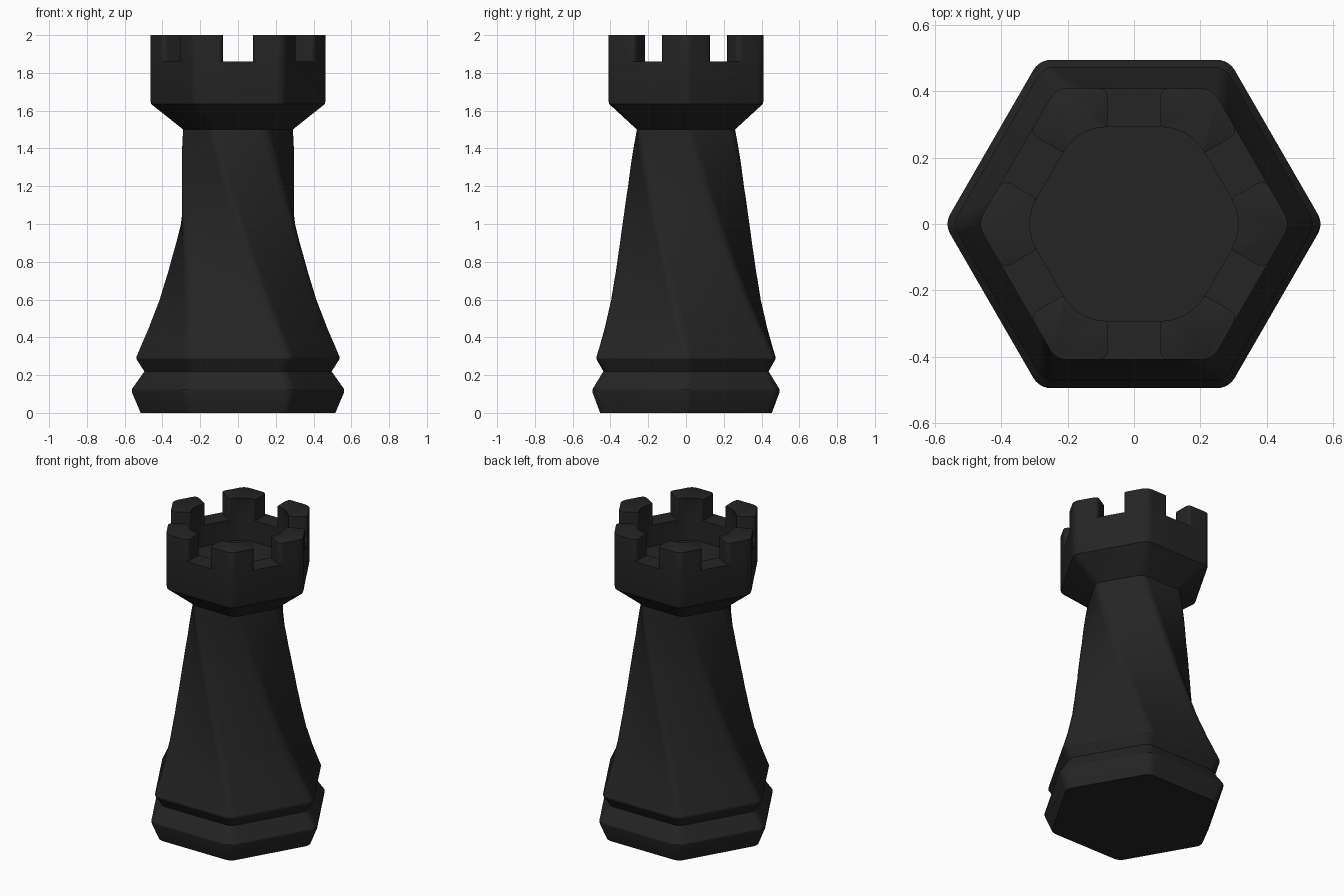
import bpy, bmesh, math
from mathutils import Vector

if "Cube" in bpy.data.objects:
    bpy.data.objects.remove(bpy.data.objects["Cube"])

black = bpy.data.materials.new("black")
black.diffuse_color = (0.018, 0.018, 0.018, 1)
black.use_nodes = True
black.node_tree.nodes["Principled BSDF"].inputs["Base Color"].default_value = black.diffuse_color


def rounded(points, radii, seg=5):
    """Round each corner of a closed 2D outline."""
    out = []
    n = len(points)
    for i, (p, r) in enumerate(zip(points, radii)):
        a = (points[i - 1] - p).normalized()
        b = (points[(i + 1) % n] - p).normalized()
        half = a.angle(b) / 2
        centre = p + (a + b).normalized() * (r / math.sin(half))
        start = p + a * (r / math.tan(half)) - centre
        end = p + b * (r / math.tan(half)) - centre
        for k in range(seg + 1):
            out.append(centre + start.lerp(end, k / seg).normalized() * r)
    return out


def polar(r, deg):
    return Vector((math.cos(math.radians(deg)), math.sin(math.radians(deg)))) * r


def hexagon(r, turn, corner):
    return rounded([polar(r, turn + 60 * i) for i in range(6)], [corner] * 6)


def finish(name, bm, angle):
    bmesh.ops.recalc_face_normals(bm, faces=bm.faces)
    mesh = bpy.data.meshes.new(name)
    bm.to_mesh(mesh)
    bm.free()
    mesh.materials.append(black)
    ob = bpy.data.objects.new(name, mesh)
    bpy.context.collection.objects.link(ob)
    bpy.ops.object.select_all(action='DESELECT')
    ob.select_set(True)
    bpy.context.view_layer.objects.active = ob
    bpy.ops.object.shade_smooth_by_angle(angle=math.radians(angle))


def loft(name, sections, bottom=False, top=False):
    """Skin hexagonal sections given as (z, radius, turn, corner rounding)."""
    bm = bmesh.new()
    rings = [[bm.verts.new((p.x, p.y, z)) for p in hexagon(r, t, c)]
             for z, r, t, c in sections]
    n = len(rings[0])
    for lo, hi in zip(rings, rings[1:]):
        for i in range(n):
            j = (i + 1) % n
            bm.faces.new((lo[i], lo[j], hi[j], hi[i]))
    if bottom:
        bm.faces.new(rings[0][::-1])
    if top:
        bm.faces.new(rings[-1])
    finish(name, bm, 25)


# Base: foot, groove and lip
loft("base", [(z, r, 0, 0.06) for z, r in
              [(0, 0.525), (0.11, 0.572), (0.125, 0.572), (0.22, 0.505),
               (0.285, 0.548), (0.295, 0.548)]], bottom=True)

# Twisted tapering shaft
profile = [(0.295, 0.548), (0.45, 0.482), (0.6, 0.428), (0.75, 0.39),
           (0.9, 0.36), (1.05, 0.338), (1.2, 0.32), (1.5, 0.30)]


def radius_at(z):
    for (z0, r0), (z1, r1) in zip(profile, profile[1:]):
        if z <= z1 + 1e-6:
            return r0 + (r1 - r0) * (z - z0) / (z1 - z0)
    return profile[-1][1]


steps = 24
shaft = []
for k in range(steps + 1):
    t = k / steps
    z = 0.295 + 1.205 * t
    shaft.append((z, radius_at(z), -60 * t ** 1.37, 0.06))
loft("shaft", shaft)

# Flared crown with a sunken floor
OUTER, INNER, RIM = 0.473, 0.338, 1.86
loft("crown", [(1.5, 0.30, 0, 0.06), (1.635, OUTER - 0.004, 0, 0.06),
               (1.65, OUTER, 0, 0.06), (RIM, OUTER, 0, 0.06),
               (RIM, INNER, 0, 0.15), (1.72, INNER, 0, 0.15)], top=True)

# Six battlements, one on each corner
GAP = 0.08


def battlement(index):
    turn = 60 * index
    pts = []
    # Half outline along the hexagon side centred at +30 degrees
    normal, side = polar(1, turn + 30), polar(1, turn - 60)
    normal2, side2 = polar(1, turn - 30), polar(1, turn + 60)
    apo_out, apo_in = OUTER * math.cos(math.pi / 6), INNER * math.cos(math.pi / 6)
    pts = [polar(OUTER, turn),
           normal * apo_out + side * GAP,
           normal * apo_in + side * GAP,
           polar(INNER, turn),
           normal2 * apo_in + side2 * GAP,
           normal2 * apo_out + side2 * GAP]
    outline = rounded(pts, [0.06, 0.025, 0.008, 0.15, 0.008, 0.025])
    bm = bmesh.new()
    low = [bm.verts.new((p.x, p.y, RIM)) for p in outline]
    high = [bm.verts.new((p.x, p.y, 2.0)) for p in outline]
    n = len(low)
    for i in range(n):
        j = (i + 1) % n
        bm.faces.new((low[i], low[j], high[j], high[i]))
    bm.faces.new(low[::-1])
    cap = bm.faces.new(high)
    bmesh.ops.bevel(bm, geom=list(cap.edges), offset=0.012, segments=2,
                    profile=0.5, affect='EDGES', clamp_overlap=True)
    finish(f"battlement_{index + 1}", bm, 35)


for i in range(6):
    battlement(i)
